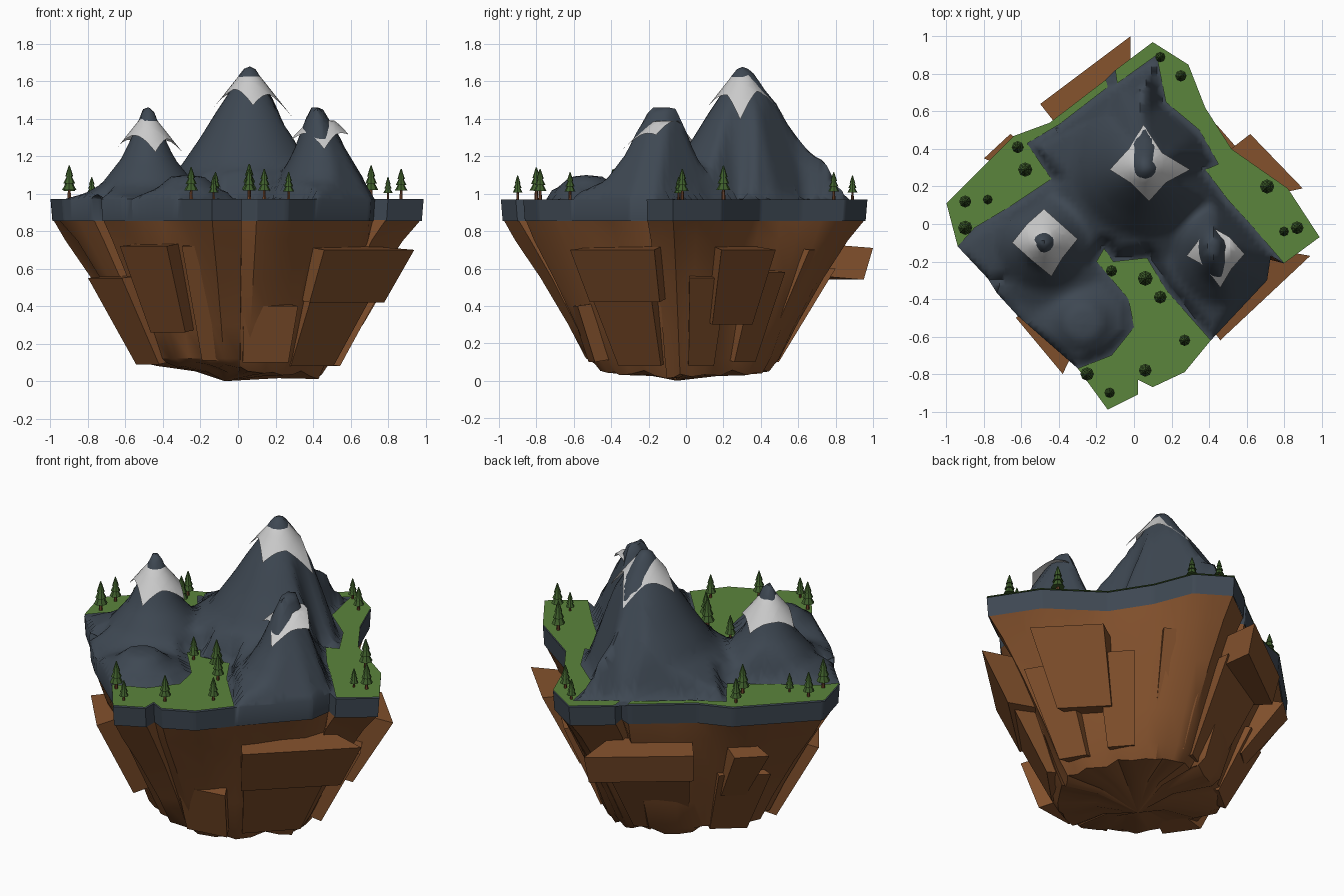
import bpy, bmesh, math, random
from mathutils import Vector
from mathutils.geometry import intersect_point_line

if "Cube" in bpy.data.objects:
    bpy.data.objects.remove(bpy.data.objects["Cube"])
random.seed(4)


def material(name, rgb):
    m = bpy.data.materials.new(name)
    m.diffuse_color = (*rgb, 1)
    m.use_nodes = True
    m.node_tree.nodes["Principled BSDF"].inputs["Base Color"].default_value = m.diffuse_color
    return m


ROCK = material("rock", (.048, .064, .085))
EARTH = material("earth", (.22, .08, .025))
GRASS = material("grass", (.105, .235, .045))
SNOW = material("snow", (.75, .75, .75))
LEAF = material("foliage", (.05, .115, .025))
BARK = material("bark", (.16, .06, .025))

OUTLINE = [(.99, -.07), (.82, .19), (.52, .40), (.38, .62), (.29, .85), (.10, .97),
           (-.10, .82), (-.09, .745), (-.15, .77), (-.45, .54), (-.64, .47), (-1.0, .11),
           (-.94, -.12), (-.78, -.29), (-.70, -.30), (-.73, -.37), (-.62, -.49), (-.30, -.77),
           (-.14, -.99), (.02, -.91), (.02, -.83), (.10, -.87), (.27, -.79), (.41, -.62),
           (.71, -.30), (.73, -.17), (.80, -.21)]
MEADOWS = {
    "grass_right": [(.10, .97), (.29, .85), (.38, .62), (.52, .40), (.82, .19), (.99, -.07),
                    (.80, -.21), (.62, 0), (.50, .13), (.38, .29), (.45, .32), (.35, .50),
                    (.17, .65), (.12, .90), (-.09, .75), (-.10, .82)],
    "grass_left": [(-1.0, .11), (-.64, .47), (-.45, .54), (-.15, .77), (-.14, .73), (-.40, .53),
                   (-.57, .43), (-.44, .24), (-.65, .10), (-.85, -.02), (-.94, -.12)],
    "grass_front": [(-.14, -.99), (-.30, -.77), (-.12, -.70), (0, -.55), (-.03, -.40), (-.20, -.20),
                    (-.16, -.13), (-.11, -.20), (.07, -.18), (.17, -.35), (.41, -.62),
                    (.27, -.79), (.10, -.87), (.02, -.83), (.02, -.91)]}
# mountain: centre, front and back stretch, then (radius, height) profile
PEAKS = [((.06, .30), (1, .8), [(0, 1.68), (.04, 1.66), (.1, 1.55), (.18, 1.43), (.26, 1.30), (.37, 1.14), (.5, 1.05), (.7, .97)]),
         ((-.48, -.10), (1, 1), [(0, 1.47), (.03, 1.45), (.07, 1.34), (.14, 1.19), (.25, 1.05), (.34, 1.0), (.45, .97)]),
         ((.45, -.11), (.75, 1), [(0, 1.46), (.065, 1.46), (.10, 1.37), (.16, 1.21), (.24, 1.07), (.34, 1.01), (.45, .97)]),
         ((-.27, -.53), (1, 1), [(0, 1.10), (.09, 1.09), (.16, 1.03), (.3, .97)])]
BASE = .97


def interp(table, x):
    for (a, u), (b, v) in zip(table, table[1:]):
        if x <= b:
            return u + (v - u) * max(0, x - a) / (b - a)
    return table[-1][1]


def inside(x, y, poly):
    hit = False
    for (ax, ay), (bx, by) in zip(poly, poly[1:] + poly[:1]):
        if (ay > y) != (by > y) and x < ax + (y - ay) * (bx - ax) / (by - ay):
            hit = not hit
    return hit


def edge_distance(x, y, poly):
    p, best = Vector((x, y)), 9
    for a, b in zip(poly, poly[1:] + poly[:1]):
        a, b = Vector(a), Vector(b)
        q, t = intersect_point_line(p, a, b)
        best = min(best, (p - a.lerp(b, min(1, max(0, t)))).length)
    return best


def ground(x, y):
    h = 0
    for (cx, cy), stretch, table in PEAKS:
        r = math.hypot(x - cx, (y - cy) * stretch[y > cy])
        h += max(0, interp(table, r) - BASE) ** 6
    h = min(h ** (1 / 6), 1.7 * edge_distance(x, y, OUTLINE))
    for m in MEADOWS.values():
        d = 0 if inside(x, y, m) else edge_distance(x, y, m)
        h = min(h, 3 * max(0, d - .022))
    return BASE + h


def finish(bm, name, mat, angle=40):
    bmesh.ops.recalc_face_normals(bm, faces=bm.faces)
    me = bpy.data.meshes.new(name)
    bm.to_mesh(me)
    bm.free()
    me.materials.append(mat)
    ob = bpy.data.objects.new(name, me)
    bpy.context.collection.objects.link(ob)
    bpy.ops.object.select_all(action='DESELECT')
    ob.select_set(True)
    bpy.context.view_layer.objects.active = ob
    bpy.ops.object.shade_smooth_by_angle(angle=math.radians(angle))
    return ob


def drape(poly, step, height):
    """Fill a polygon, cut it into a grid and lift it on a height function."""
    bm = bmesh.new()
    bm.faces.new([bm.verts.new((x, y, 0)) for x, y in poly])
    bmesh.ops.triangulate(bm, faces=bm.faces[:])
    for no in ((1, 0, 0), (0, 1, 0)):
        for i in range(int(-1 / step), int(1 / step) + 1):
            bmesh.ops.bisect_plane(bm, geom=bm.verts[:] + bm.edges[:] + bm.faces[:],
                                   plane_co=Vector(no) * (i * step + .0031), plane_no=no, dist=1e-5)
    for v in bm.verts:
        v.co.z = height(v.co.x, v.co.y)
    return bm


# mountains with the rock slab rim extruded down
bm = drape(OUTLINE, .03, ground)
rim = [e for e in bm.edges if e.is_boundary]
ext = bmesh.ops.extrude_edge_only(bm, edges=rim)["geom"]
for v in [g for g in ext if isinstance(g, bmesh.types.BMVert)]:
    v.co = (v.co.x * .99, v.co.y * .99, .855)
finish(bm, "mountain_slab", ROCK, 60)

# meadows: thin sheets on the slab
for name, poly in MEADOWS.items():
    finish(drape(poly, .25, lambda x, y: BASE + .008), name, GRASS)


# snow caps: star outlines lifted on a blunt cone, rock tips poke through
def snow(name, centre, cap, top, slope, star):
    cx, cy = centre
    finish(drape(star, .03, lambda x, y: min(cap, top - slope * math.hypot(x - cx, y - cy))), name, SNOW)


snow("snow_tall_peak", (.06, .30), 1.645, 1.70, 1.27,
     [(.05, .53), (-.02, .41), (-.13, .29), (-.02, .22), (.08, .12), (.17, .22), (.30, .29), (.15, .38)])
snow("snow_left_peak", (-.48, -.10), 1.42, 1.455, 1.27,
     [(-.48, .08), (-.57, 0), (-.65, -.10), (-.55, -.19), (-.44, -.28), (-.38, -.18), (-.30, -.08), (-.39, 0)])
snow("snow_right_peak", (.45, -.11), 1.39, 1.455, .95,
     [(.42, -.02), (.35, -.08), (.28, -.17), (.37, -.22), (.46, -.34), (.52, -.24), (.59, -.16), (.51, -.07)])

# earth underside: outline shrinking to a rough stepped foot
TAPER = [(0, .49), (.12, .54), (.3, .63), (.55, .78), (.75, .91), (.86, .985)]
ring = []
for a, b in zip(OUTLINE, OUTLINE[1:] + OUTLINE[:1]):
    a, b = Vector(a), Vector(b)
    n = max(1, round((b - a).length / .13))
    ring += [a.lerp(b, i / n) for i in range(n)]
bump = [random.uniform(-.025, .025) for _ in ring]
foot = [.065 - .035 * p.normalized().x + random.uniform(-.02, .02) for p in ring]
bm = bmesh.new()
loops = []
for k, z in enumerate((.86, .75, .55, .3, .12, 0, -.1)):
    loop = []
    for p, j, fz in zip(ring, bump, foot):
        u = p.normalized()
        r = p.length * interp(TAPER, z)
        w = min(1, max(0, (.86 - z) / .8)) * .7
        r = r * (1 - w) + w * (.45 + .5 * max(0, z)) + (j if k else 0)
        h = z
        if z <= 0:
            r, h = (r, fz) if z == 0 else (r * .5, fz * .5 + .01)
        loop.append(bm.verts.new((u.x * r, u.y * r, h)))
    loops.append(loop)
n = len(ring)
for lo, hi in zip(loops, loops[1:]):
    for i in range(n):
        bm.faces.new((lo[i], lo[(i + 1) % n], hi[(i + 1) % n], hi[i]))
tip = bm.verts.new((-.07, -.05, 0))
for i in range(n):
    bm.faces.new((loops[-1][i], loops[-1][(i + 1) % n], tip))
finish(bm, "earth_underside", EARTH, 35)

# earth plates: outer top edge p-q, top and bottom height, shrink of the lower edge
PLATES = [((-.50, .64), (-.02, 1.0), .71, .54, .95), ((-.42, .56), (.0, .80), .60, .10, .62),
          ((.62, .48), (.90, .19), .70, .30, .74), ((.44, .53), (.58, .37), .58, .10, .70),
          ((.94, -.17), (.46, -.62), .70, .42, .83), ((.76, -.20), (.42, -.54), .54, .08, .67),
          ((-.63, -.50), (-.38, -.80), .72, .26, .74), ((-.30, -.72), (.0, -.78), .72, .11, .64),
          ((.03, -.62), (.32, -.58), .40, .10, .84), ((-.80, .35), (-.66, .48), .68, .35, .72),
          ((-.80, -.12), (-.62, -.38), .55, .09, .68), ((-.72, .22), (-.50, .40), .50, .10, .72),
          ((.10, .80), (.34, .66), .70, .11, .62), ((.80, .02), (.68, .22), .55, .08, .68)]
for i, (p, q, top, bot, s) in enumerate(PLATES):
    bm = bmesh.new()
    quad = lambda k, z: [(p[0] * k, p[1] * k, z), (q[0] * k, q[1] * k, z)]
    v = [bm.verts.new(c) for c in quad(1, top) + quad(s, bot) + quad(.75, top + .02) + quad(s * .75, bot + .02)]
    for f in ((0, 1, 3, 2), (0, 1, 5, 4), (2, 3, 7, 6), (0, 2, 6, 4), (1, 3, 7, 5)):
        bm.faces.new([v[j] for j in f])
    finish(bm, f"earth_plate_{i + 1}", EARTH, 30)


# pine trees: trunk and three stacked cones
def cone(bm, x, y, z, h, r1, r2, sides):
    g = bmesh.ops.create_cone(bm, cap_ends=True, segments=sides, radius1=r1, radius2=r2, depth=h)
    bmesh.ops.translate(bm, verts=g["verts"], vec=(x, y, z + h / 2))


TREES = [(.14, .89, .7), (.25, .79, .8), (-.62, .41, .85), (-.58, .29, 1), (-.90, .12, .85),
         (-.78, .13, .65), (-.90, -.02, 1), (.71, .20, 1), (.80, -.04, .65), (.87, -.02, .9),
         (-.12, -.25, .8), (.06, -.29, 1.05), (.14, -.39, .9), (.27, -.62, .8), (.06, -.78, .9),
         (-.25, -.80, .95), (-.13, -.90, .7)]
trunks, crowns = bmesh.new(), bmesh.new()
for x, y, s in TREES:
    cone(trunks, x, y, .97, .06 * s, .011 * s, .008 * s, 6)
    for z, h, r in ((.045, .065, .038), (.08, .06, .031), (.115, .06, .022)):
        cone(crowns, x, y, .975 + z * s, h * s, r * s, .003 * s, 8)
finish(trunks, "tree_trunks", BARK)
finish(crowns, "tree_crowns", LEAF)
